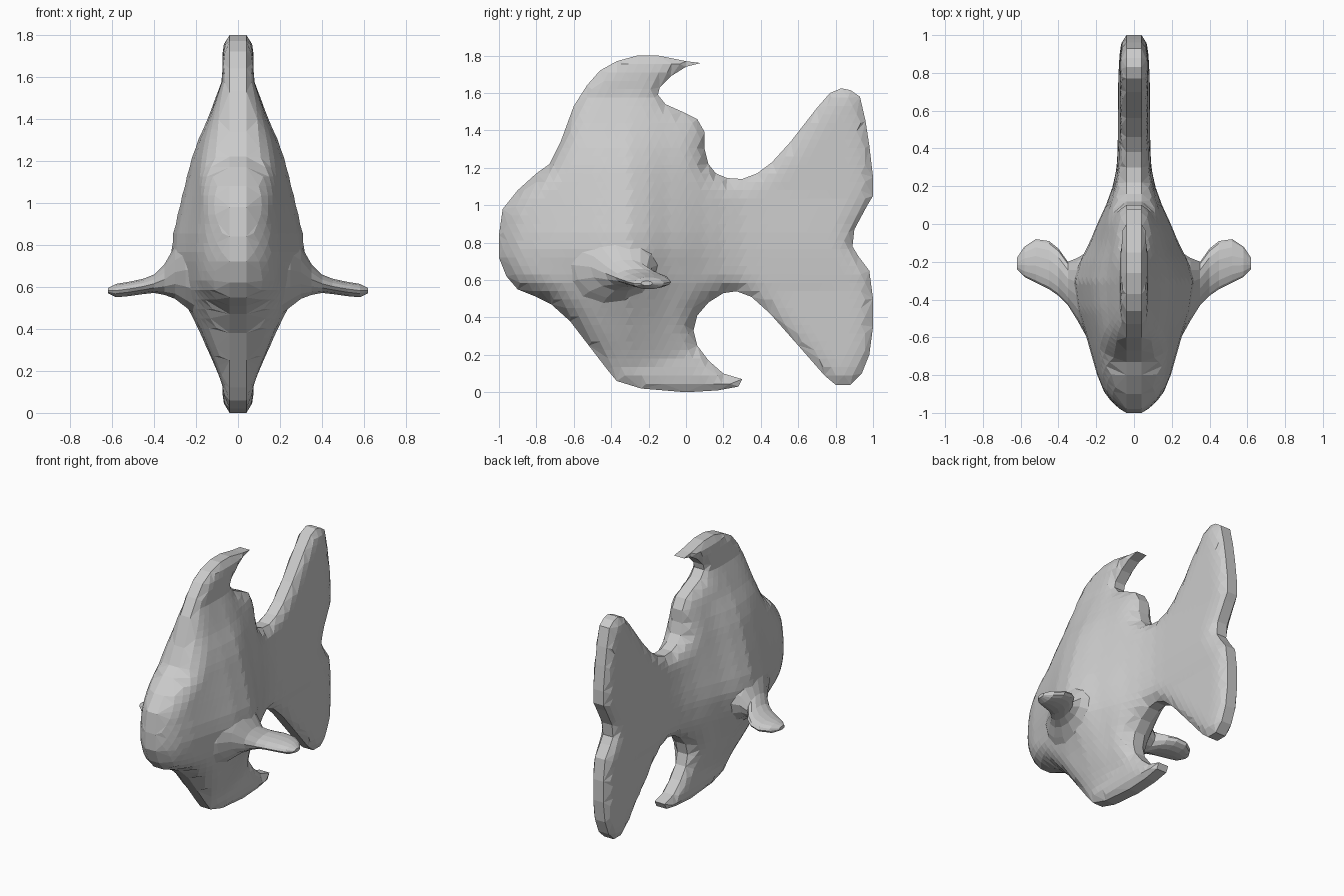
import bpy, bmesh, math
from mathutils import Vector
from mathutils.geometry import delaunay_2d_cdt, intersect_point_line

if "Cube" in bpy.data.objects:
    bpy.data.objects.remove(bpy.data.objects["Cube"])

RIM = 0.04      # half width of the flat rim
STEP = 0.045    # facet size

# Side silhouette (y, z), clockwise from the nose
back = [(-1, .84), (-.98, .98), (-.9, 1.08), (-.8, 1.17), (-.73, 1.22), (-.67, 1.34),
        (-.6, 1.53), (-.53, 1.64), (-.46, 1.72), (-.37, 1.77), (-.26, 1.8), (-.15, 1.8),
        (0, 1.77), (.08, 1.76), (0, 1.74), (-.08, 1.69), (-.14, 1.63), (-.15, 1.59),
        (-.11, 1.54), (-.02, 1.5), (.06, 1.46), (.1, 1.39), (.1, 1.3), (.12, 1.22)]
tail = [(.16, 1.17), (.22, 1.145), (.3, 1.14), (.38, 1.17), (.46, 1.23), (.56, 1.34),
        (.7, 1.52), (.77, 1.6), (.83, 1.625), (.88, 1.615), (.93, 1.58), (.96, 1.45),
        (.98, 1.32), (1, 1.15), (1, 1.05), (.97, 1), (.9, .87), (.89, .78), (.92, .73),
        (.98, .65), (1, .5), (1, .35), (.98, .2), (.94, .1), (.88, .04), (.8, .04),
        (.74, .09), (.6, .25), (.45, .42), (.35, .51)]
belly = [(.27, .54), (.2, .53), (.12, .48), (.06, .41), (.04, .33), (.06, .25), (.12, .17),
         (.2, .1), (.3, .07), (.28, .03), (.17, .01), (0, 0), (-.24, .02), (-.37, .06),
         (-.42, .12), (-.52, .25), (-.62, .38), (-.72, .47), (-.8, .51), (-.9, .55),
         (-.96, .62), (-1, .72)]
outline = [Vector(p) for p in back + tail + belly]
pairs = list(zip(outline, outline[1:] + outline[:1]))

# Half widths seen from the top (by y) and from the front (by z)
width_y = [(-1, .08), (-.97, .11), (-.9, .15), (-.8, .19), (-.6, .245), (-.45, .29), (-.3, .31),
           (-.2, .28), (-.1, .23), (0, .19), (.1, .145), (.2, .11), (.3, .09), (.4, .085), (1, .08)]
width_z = [(0, .04), (.1, .065), (.2, .1), (.3, .145), (.4, .19), (.5, .24), (.6, .29), (.75, .32),
           (.85, .31), (1, .275), (1.2, .225), (1.3, .19), (1.4, .145), (1.6, .07), (1.8, .04)]


def sample(table, t):
    for (a, u), (b, v) in zip(table, table[1:]):
        if t <= b:
            return u + (v - u) * max(0, (t - a) / (b - a))
    return table[-1][1]


def edge_distance(p):
    best = 9
    for a, b in pairs:
        q, t = intersect_point_line(p, a, b)
        q = a.lerp(b, min(1, max(0, t)))
        best = min(best, (p - Vector(q[:2])).length)
    return best


def inside(p):
    hit = False
    for a, b in pairs:
        if (a.y > p.y) != (b.y > p.y) and p.x < a.x + (p.y - a.y) * (b.x - a.x) / (b.y - a.y):
            hit = not hit
    return hit


def half_width(p):
    full = RIM + (sample(width_y, p.x) - RIM) * (sample(width_z, p.y) - RIM) / .27
    full = max(full, .075)
    u = min(1, edge_distance(p) / .12)
    return RIM + (full - RIM) * math.sqrt(max(0, 1 - (1 - u) ** 2))


def add_object(name, bm):
    mesh = bpy.data.meshes.new(name)
    bm.to_mesh(mesh)
    bm.free()
    ob = bpy.data.objects.new(name, mesh)
    bpy.context.collection.objects.link(ob)
    return ob


# Body with dorsal, ventral and tail fins: triangulated silhouette, inflated and mirrored
points = list(outline)
for j in range(int(1.8 / STEP) + 1):
    for i in range(int(2 / STEP) + 1):
        p = Vector((-1 + (i + .5 * (j % 2)) * STEP, j * STEP))
        if inside(p) and edge_distance(p) > .02:
            points.append(p)
n = len(outline)
edges = [(i, (i + 1) % n) for i in range(n)]
verts, _, faces, *_ = delaunay_2d_cdt(points, edges, [], 1, 1e-5)
bm = bmesh.new()
bv = [bm.verts.new((half_width(p), p.x, p.y)) for p in verts]
for f in faces:
    bm.faces.new([bv[i] for i in f])
rim = [e for e in bm.edges if e.is_boundary]
new = bmesh.ops.extrude_edge_only(bm, edges=rim)["geom"]
for v in new:
    if isinstance(v, bmesh.types.BMVert):
        v.co.x = 0
bmesh.ops.mirror(bm, geom=bm.verts[:] + bm.edges[:] + bm.faces[:], axis='X', merge_dist=1e-4)
bmesh.ops.remove_doubles(bm, verts=bm.verts[:], dist=1e-4)
bmesh.ops.recalc_face_normals(bm, faces=bm.faces[:])
add_object("fish_body", bm)

# Side fins: lofted oval sections (x, y from, y to, z from, z to), mirrored
sections = [(.2, -.66, -.12, .46, .9), (.25, -.6, -.15, .5, .86), (.3, -.51, -.18, .54, .8),
            (.35, -.43, -.2, .56, .71), (.4, -.38, -.13, .57, .66), (.45, -.345, -.09, .565, .64),
            (.52, -.31, -.08, .555, .625), (.58, -.28, -.12, .55, .615), (.62, -.24, -.18, .57, .595)]
SIDES = 14
bm = bmesh.new()
rings = []
for x, y0, y1, z0, z1 in sections:
    ring = []
    for k in range(SIDES):
        a = 2 * math.pi * k / SIDES
        ring.append(bm.verts.new((x, (y0 + y1) / 2 + (y1 - y0) / 2 * math.cos(a),
                                  (z0 + z1) / 2 + (z1 - z0) / 2 * math.sin(a))))
    rings.append(ring)
for r, s in zip(rings, rings[1:]):
    for k in range(SIDES):
        m = (k + 1) % SIDES
        bm.faces.new((r[k], r[m], s[m], s[k]))
bm.faces.new(rings[0])
bm.faces.new(rings[-1])
bmesh.ops.recalc_face_normals(bm, faces=bm.faces[:])
fins = add_object("side_fins", bm)
fins.modifiers.new("Mirror", 'MIRROR').use_mirror_merge = False
